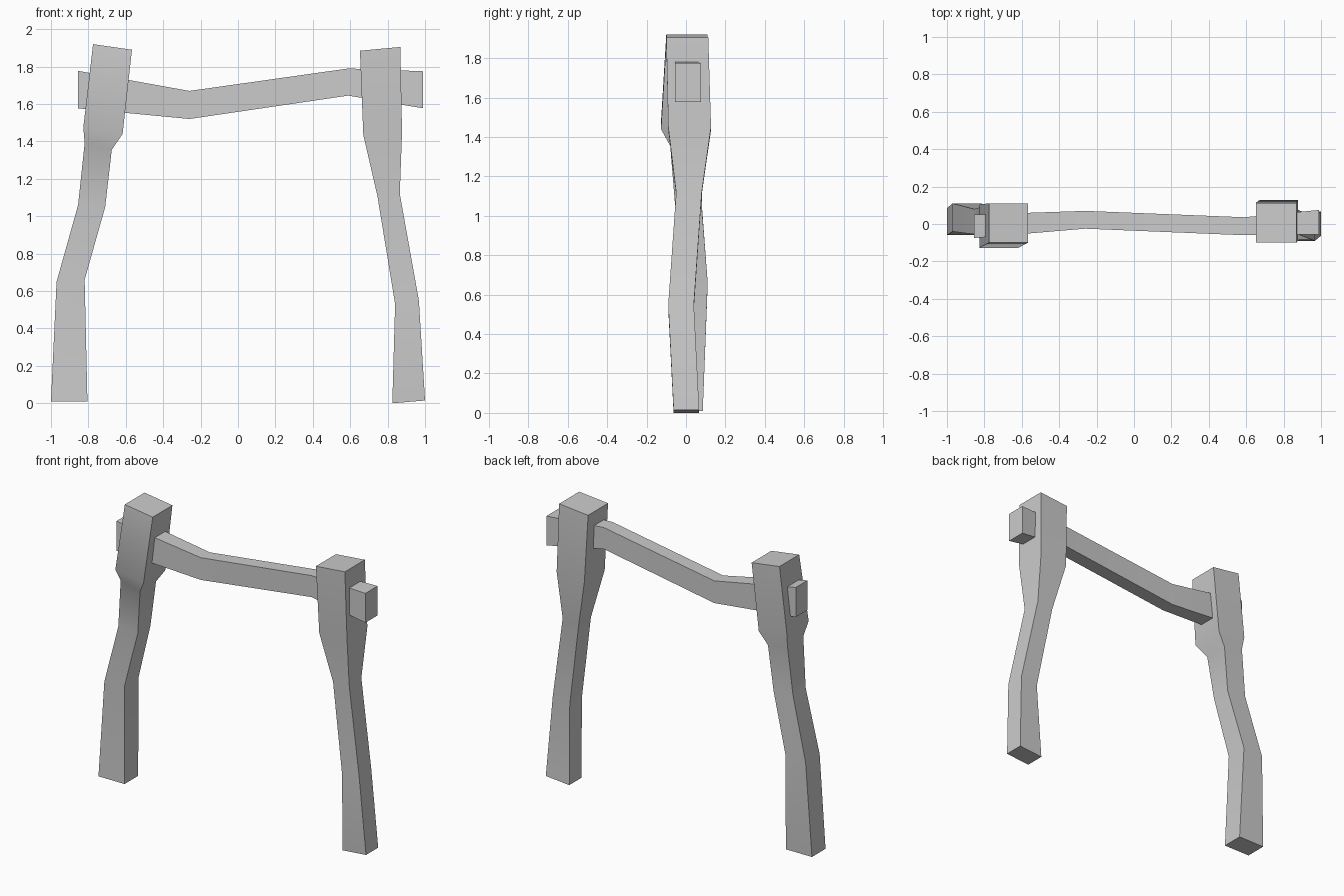
import bpy, bmesh, math

if "Cube" in bpy.data.objects:
    bpy.data.objects.remove(bpy.data.objects["Cube"])


def loft(name, rings):
    """Skin a run of four-sided rings and cap both ends."""
    bm = bmesh.new()
    loops = [[bm.verts.new(p) for p in ring] for ring in rings]
    for a, b in zip(loops, loops[1:]):
        for i in range(4):
            j = (i + 1) % 4
            bm.faces.new((a[i], a[j], b[j], b[i]))
    bm.faces.new(loops[0][::-1])
    bm.faces.new(loops[-1])
    bmesh.ops.recalc_face_normals(bm, faces=bm.faces)
    mesh = bpy.data.meshes.new(name)
    bm.to_mesh(mesh)
    bm.free()
    obj = bpy.data.objects.new(name, mesh)
    bpy.context.collection.objects.link(obj)
    bpy.ops.object.select_all(action='DESELECT')
    obj.select_set(True)
    bpy.context.view_layer.objects.active = obj
    bpy.ops.object.shade_smooth_by_angle(angle=math.radians(42))
    return obj


def post(name, sections):
    # section: left x, left z, right x, right z, front y, back y
    return loft(name, [[(xl, f, zl), (xr, f, zr), (xr, b, zr), (xl, b, zl)]
                       for xl, zl, xr, zr, f, b in sections])


def beam(name, sections):
    # section: x, bottom z, top z, front y, back y
    return loft(name, [[(x, f, lo), (x, b, lo), (x, b, hi), (x, f, hi)]
                       for x, lo, hi, f, b in sections])


# crooked left post with a flared head
post("left_post", [
    (-1.00, 0.01, -0.805, 0.01, -0.06, 0.085),
    (-0.97, 0.65, -0.82, 0.66, -0.04, 0.11),
    (-0.855, 1.06, -0.71, 1.05, -0.055, 0.08),
    (-0.82, 1.39, -0.675, 1.355, -0.08, 0.09),
    (-0.827, 1.475, -0.617, 1.44, -0.127, 0.105),
    (-0.775, 1.92, -0.567, 1.89, -0.10, 0.11),
])

# right post, tapering to its waist
post("right_post", [
    (0.825, 0.0, 1.00, 0.015, -0.063, 0.067),
    (0.84, 0.53, 0.967, 0.55, -0.09, 0.04),
    (0.745, 1.11, 0.865, 1.12, -0.05, 0.08),
    (0.67, 1.435, 0.877, 1.45, -0.09, 0.127),
    (0.652, 1.885, 0.868, 1.905, -0.10, 0.113),
])

# sagging crossbeam that passes through both posts
beam("crossbeam", [
    (-0.855, 1.577, 1.777, -0.075, 0.05),
    (-0.26, 1.52, 1.67, -0.025, 0.07),
    (0.59, 1.645, 1.79, -0.06, 0.036),
    (0.99, 1.577, 1.775, -0.055, 0.075),
])
